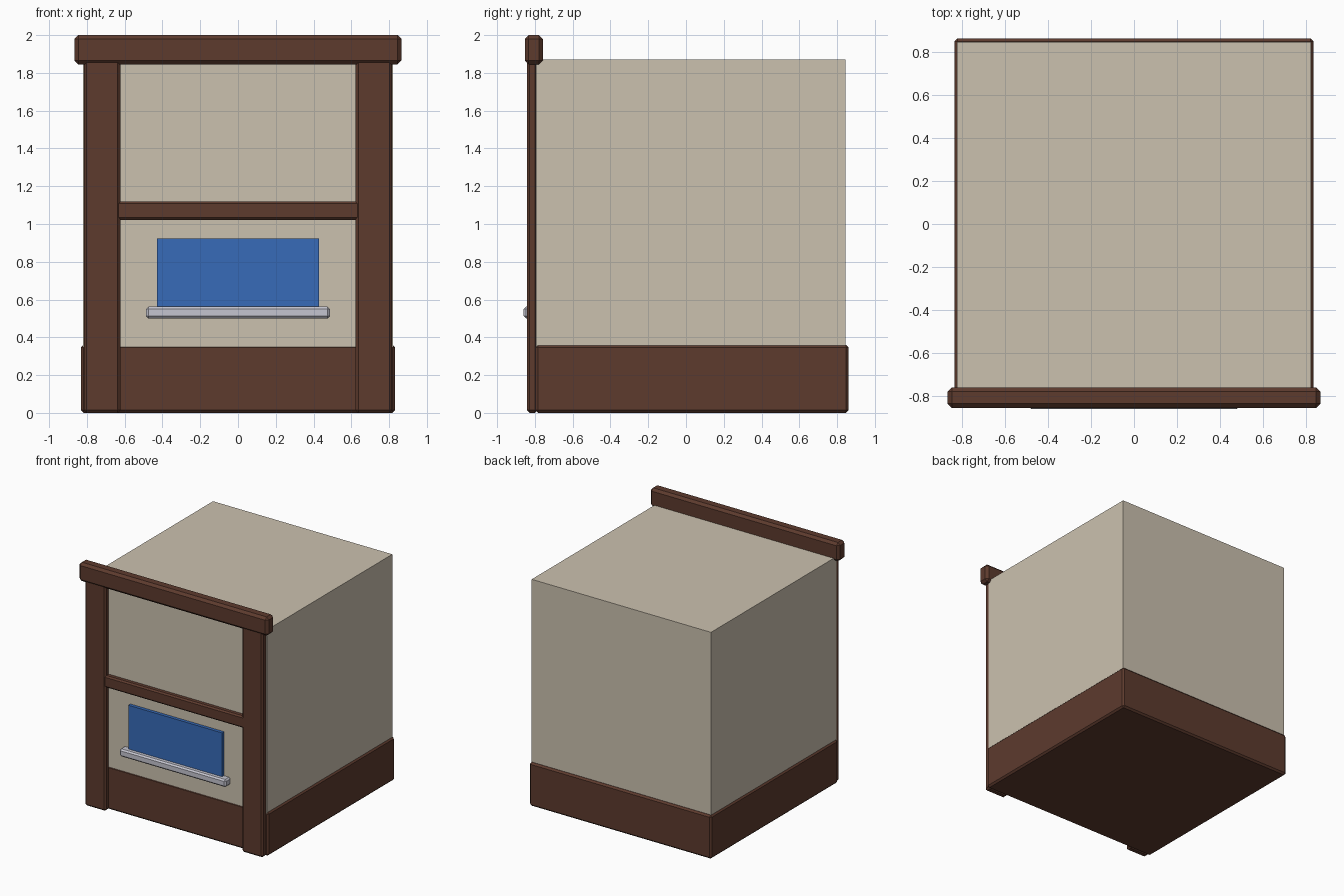
import bpy, bmesh
from mathutils import Vector

if "Cube" in bpy.data.objects:
    bpy.data.objects.remove(bpy.data.objects["Cube"])


def material(name, rgb):
    m = bpy.data.materials.new(name)
    m.diffuse_color = (*rgb, 1)
    m.use_nodes = True
    m.node_tree.nodes["Principled BSDF"].inputs["Base Color"].default_value = m.diffuse_color
    return m


cream = material("cream_plaster", (0.60, 0.535, 0.43))
brown = material("dark_brown_wood", (0.11, 0.043, 0.027))
blue = material("blue_glass", (0.038, 0.145, 0.48))
grey = material("pale_grey_sill", (0.56, 0.56, 0.63))


def box(name, x, y, z, mat, chamfer=0.0):
    """Box spanning the given (min, max) ranges, with an optional flat chamfer."""
    lo, hi = Vector((x[0], y[0], z[0])), Vector((x[1], y[1], z[1]))
    bm = bmesh.new()
    bmesh.ops.create_cube(bm, size=1)
    bmesh.ops.scale(bm, vec=hi - lo, verts=bm.verts)
    mesh = bpy.data.meshes.new(name)
    bm.to_mesh(mesh)
    bm.free()
    mesh.materials.append(mat)
    ob = bpy.data.objects.new(name, mesh)
    ob.location = (lo + hi) / 2
    bpy.context.collection.objects.link(ob)
    if chamfer:
        b = ob.modifiers.new("chamfer", 'BEVEL')
        b.width = chamfer
        b.segments = 1
    return ob


# main block and plinth
box("wall_block", (-0.82, 0.82), (-0.793, 0.845), (0.03, 1.87), cream)
box("plinth", (-0.832, 0.832), (-0.797, 0.861), (0.0, 0.36), brown, 0.014)

# front timber frame
for side, s in (("left", -1), ("right", 1)):
    box(side + "_post", sorted((s * 0.623, s * 0.815)), (-0.843, -0.785), (0.0, 1.87), brown, 0.014)
box("middle_rail", (-0.65, 0.65), (-0.838, -0.785), (1.022, 1.12), brown, 0.012)
box("top_beam", (-0.865, 0.865), (-0.853, -0.758), (1.845, 2.0), brown, 0.02)

# window and sill
box("window_pane", (-0.428, 0.428), (-0.82, -0.785), (0.55, 0.924), blue)
box("window_sill", (-0.487, 0.487), (-0.859, -0.785), (0.5, 0.562), grey, 0.012)
